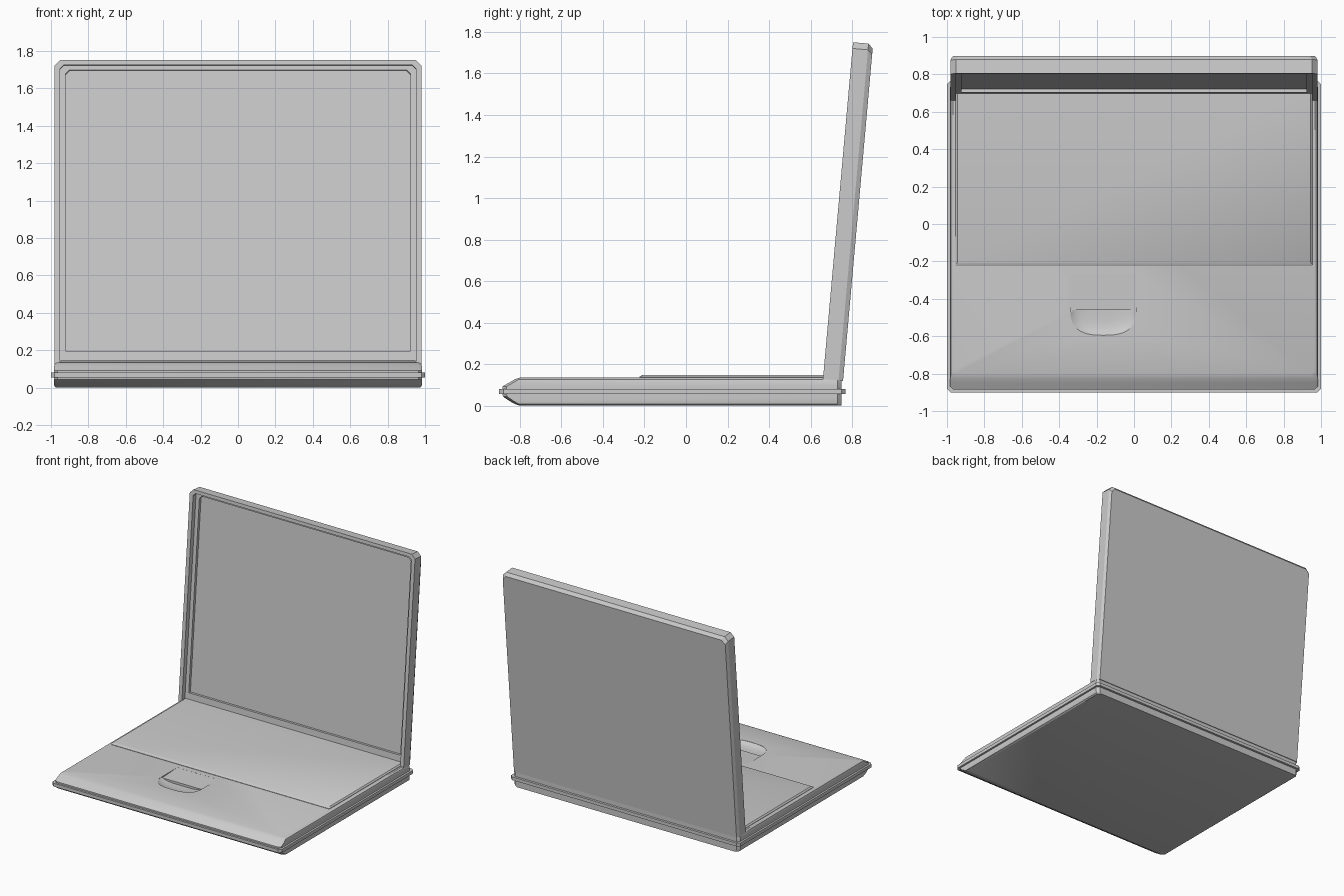
import bpy, bmesh, math
from mathutils import Matrix

if "Cube" in bpy.data.objects:
    bpy.data.objects.remove(bpy.data.objects["Cube"])


def loft(name, rings, smooth=30, matrix=None):
    """Closed solid through point rings of equal length, capped at both ends."""
    bm = bmesh.new()
    loops = [[bm.verts.new(p) for p in ring] for ring in rings]
    n = len(loops[0])
    for a, b in zip(loops, loops[1:]):
        for i in range(n):
            j = (i + 1) % n
            bm.faces.new((a[i], a[j], b[j], b[i]))
    bm.faces.new(loops[0][::-1])
    bm.faces.new(loops[-1])
    if matrix:
        bm.transform(matrix)
    bmesh.ops.recalc_face_normals(bm, faces=bm.faces)
    mesh = bpy.data.meshes.new(name)
    bm.to_mesh(mesh)
    bm.free()
    obj = bpy.data.objects.new(name, mesh)
    bpy.context.collection.objects.link(obj)
    if smooth:
        shade(obj, smooth)
    return obj


def activate(obj):
    bpy.ops.object.select_all(action='DESELECT')
    obj.select_set(True)
    bpy.context.view_layer.objects.active = obj


def shade(obj, angle):
    activate(obj)
    bpy.ops.object.shade_smooth_by_angle(angle=math.radians(angle))


def slab(z, hx, y0, y1, c):
    """Horizontal rectangle with clipped corners."""
    return [(x, y, z) for x, y in (
        (-hx + c, y0), (hx - c, y0), (hx, y0 + c), (hx, y1 - c),
        (hx - c, y1), (-hx + c, y1), (-hx, y1 - c), (-hx, y0 + c))]


def panel(d, hx, h0, h1, c):
    """Upright rectangle at depth d with clipped top corners."""
    return [(x, d, h) for x, h in (
        (-hx, h0), (hx, h0), (hx, h1 - c), (hx - c, h1), (-hx + c, h1), (-hx, h1 - c))]


def cut(obj, cutter):
    mod = obj.modifiers.new("cut", 'BOOLEAN')
    mod.object = cutter
    mod.operation = 'DIFFERENCE'
    mod.solver = 'EXACT'
    activate(obj)
    bpy.ops.object.modifier_apply(modifier=mod.name)
    bpy.data.objects.remove(cutter)


# Base: lower shell, trim band, upper deck
loft("lower_shell", [slab(z, hx, y0, 0.75, 0.02) for z, hx, y0 in (
    (0.0, 0.972, -0.80), (0.008, 0.982, -0.825), (0.024, 0.985, -0.853),
    (0.044, 0.985, -0.882), (0.06, 0.985, -0.885))])
loft("trim_band", [slab(z, 1.0, -0.90, 0.768, 0.02) for z in (0.055, 0.081)])
deck = loft("upper_deck", [slab(z, hx, y0, 0.75, 0.02) for z, hx, y0 in (
    (0.07, 0.985, -0.885), (0.092, 0.985, -0.885), (0.112, 0.984, -0.85),
    (0.127, 0.979, -0.825), (0.135, 0.969, -0.80))], smooth=0)

# Touchpad: gently sinking pad, then a half-round scoop
loft("pad_cutter", [[(x, y, z) for y, z in (
    (-0.27, 0.1345), (-0.27, 0.16), (-0.47, 0.16), (-0.47, 0.126))]
    for x in (-0.34, 0.012)], smooth=0)
scoop = []
for z, s in ((0.16, 1), (0.134, 1), (0.122, 0.9), (0.113, 0.72), (0.109, 0.45)):
    ring = []
    for i in range(25):
        a = math.pi * i / 24
        ca, sa = math.cos(a), math.sin(a)
        ring.append((-0.164 + 0.176 * s * math.copysign(abs(ca) ** 0.75, ca),
                     -0.46 - 0.135 * s * max(sa, 0) ** 0.75, z))
    scoop.append(ring)
loft("scoop_cutter", scoop, smooth=0)
for name in ("pad_cutter", "scoop_cutter"):
    cut(deck, bpy.data.objects[name])
shade(deck, 30)

# Raised keyboard panel
loft("keyboard_panel", [slab(z, 0.955 - i, -0.225 + 1.5 * i, 0.715, 0.004)
                        for z, i in ((0.12, 0), (0.138, 0), (0.148, 0.01))])

# Tilted lid: chamfered back, raised rim, inner bezel, screen recess
tilt = Matrix.Translation((0, 0.66, 0.13)) @ Matrix.Rotation(math.radians(-5.1), 4, 'X')
T = 1.627
loft("lid", [
    panel(0.097, 0.970, -0.003, T - 0.022, 0.03),
    panel(0.075, 0.982, -0.003, T, 0.03),
    panel(0.0, 0.982, -0.003, T, 0.03),
    panel(0.0, 0.952, 0.0, T - 0.026, 0.02),
    panel(0.037, 0.952, 0.0, T - 0.026, 0.02),
    panel(0.037, 0.922, 0.07, T - 0.05, 0.02),
    panel(0.065, 0.922, 0.07, T - 0.05, 0.02)], smooth=20, matrix=tilt)
loft("screen", [panel(d, 0.921, 0.071, T - 0.051, 0.02) for d in (0.067, 0.057)],
     matrix=tilt)
